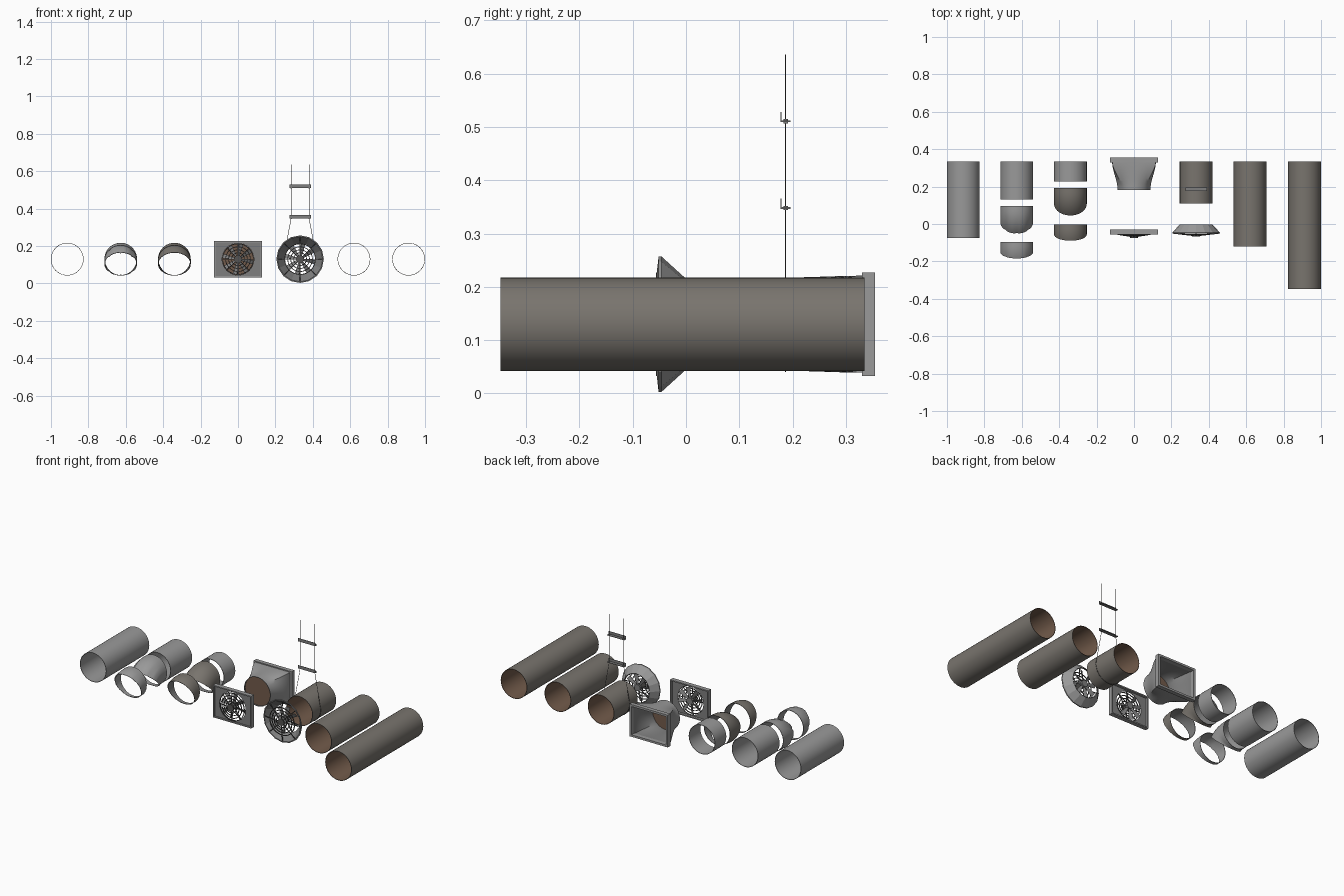
import bpy, bmesh, math
from math import sin, cos, pi, radians
from mathutils import Matrix, Vector

cube = bpy.data.objects.get("Cube")
if cube:
    bpy.data.objects.remove(cube)


def material(name, rgb):
    m = bpy.data.materials.new(name)
    m.use_nodes = True
    m.diffuse_color = (*rgb, 1)
    m.node_tree.nodes["Principled BSDF"].inputs["Base Color"].default_value = (*rgb, 1)
    return m


LIGHT = material("light steel", (0.32, 0.32, 0.32))
GREY = material("grey steel", (0.21, 0.21, 0.21))
AGED = material("aged steel", (0.19, 0.175, 0.155))
RUST = material("rusty brown", (0.17, 0.105, 0.07))
DARK = material("dark grille", (0.09, 0.088, 0.085))

N = 40        # sides of a round duct
ZC = 0.13     # height of every duct axis
R = 0.0875    # duct radius
WALL = 0.0025


def finish(name, bm, mats, angle=35):
    bmesh.ops.recalc_face_normals(bm, faces=bm.faces)
    me = bpy.data.meshes.new(name)
    bm.to_mesh(me)
    bm.free()
    for m in mats:
        me.materials.append(m)
    me.shade_smooth()
    me.set_sharp_from_angle(angle=radians(angle))
    ob = bpy.data.objects.new(name, me)
    bpy.context.collection.objects.link(ob)
    return ob


def loft(name, rings, mats, inner_from=None, angle=35):
    """Closed shell through rings; faces from ring inner_from on use the second material."""
    bm = bmesh.new()
    vs = [[bm.verts.new(p) for p in ring] for ring in rings]
    n = len(vs[0])
    for i in range(len(vs)):
        a, b = vs[i], vs[(i + 1) % len(vs)]
        for j in range(n):
            f = bm.faces.new((a[j], a[(j + 1) % n], b[(j + 1) % n], b[j]))
            if inner_from is not None and i >= inner_from:
                f.material_index = 1
    return finish(name, bm, mats, angle)


def circle(x, y, r, n=N):
    return [Vector((x + r * cos(2 * pi * j / n), y, ZC + r * sin(2 * pi * j / n)))
            for j in range(n)]


def rect(x, y, a, b, n=N):
    pts = []
    for j in range(n):
        c, s = cos(2 * pi * j / n), sin(2 * pi * j / n)
        k = 1 / max(abs(c), abs(s))
        pts.append(Vector((x + a * c * k, y, ZC + b * s * k)))
    return pts


def pipe(name, x, y0, y1, out, inn):
    ri = R - WALL
    loft(name, [circle(x, y1, R), circle(x, y0, R), circle(x, y0, ri), circle(x, y1, ri)],
         [out, inn], 2)


def elbow(name, x, back, collar, degrees, out, inn, pleat=0):
    """Duct bend that turns downwards about its lower edge."""
    steps = 8
    pivot = Vector((x, back - collar, ZC - R - 0.001))

    def section(i, r):
        ring = circle(x, pivot.y, r)
        k = i / steps
        turn = Matrix.Rotation(radians(degrees) * k, 3, 'X')
        axis = Vector((x, pivot.y, ZC))
        res = []
        for j, p in enumerate(ring):
            if pleat and j % 5 == 0:
                p = axis + (p - axis) * (1 - pleat * k)
            res.append(pivot + turn @ (p - pivot))
        return res
    outer = [circle(x, back, R)] + [section(i, R) for i in range(steps + 1)]
    inner = [section(i, R - WALL) for i in range(steps, -1, -1)] + [circle(x, back, R - WALL)]
    loft(name, outer + inner, [out, inn], len(outer), 40)


def add_box(bm, size, matrix):
    bmesh.ops.create_cube(bm, size=1, matrix=matrix @ Matrix.Diagonal((*size, 1)))


def hoop(name, x, y, r, w, d, mat):
    loft(name, [circle(x, y, r - w), circle(x, y, r + w),
                circle(x, y + d, r + w), circle(x, y + d, r - w)], [mat])


def disc(name, x, y, r, depth, mat):
    bm = bmesh.new()
    m = Matrix.Translation((x, y, ZC)) @ Matrix.Rotation(pi / 2, 4, 'X')
    bmesh.ops.create_cone(bm, cap_ends=True, segments=24, radius1=r, radius2=r,
                          depth=depth, matrix=m)
    finish(name, bm, [mat])


def fan(label, x, y_face, y_blade, reach):
    # Turning blades behind the grille
    bm = bmesh.new()
    for k in range(8):
        m = (Matrix.Translation((x, y_blade, ZC)) @ Matrix.Rotation(k * pi / 4 + 0.2, 4, 'Y')
             @ Matrix.Translation((0, 0, 0.047)) @ Matrix.Rotation(radians(28), 4, 'Z'))
        made = bmesh.ops.create_cube(bm, size=1, matrix=m @ Matrix.Diagonal((0.026, 0.002, 0.066, 1)))
        inv = m.inverted()
        for v in made['verts']:
            p = inv @ v.co
            if p.z < 0:
                p.x *= 0.4
            v.co = m @ p
    finish(label + "_blades", bm, [GREY])
    # Grille spokes leaning forward to the hub
    bm = bmesh.new()
    lean = math.atan2(0.014, reach)
    for k in range(8):
        m = (Matrix.Translation((x, y_face - 0.014, ZC)) @ Matrix.Rotation(k * pi / 4, 4, 'Y')
             @ Matrix.Rotation(-lean, 4, 'X') @ Matrix.Translation((0, 0, reach / 2)))
        add_box(bm, (0.004, 0.004, reach), m)
    finish(label + "_spokes", bm, [DARK])
    for i, r in enumerate((0.034, 0.05, 0.066, 0.082)):
        hoop(f"{label}_ring_{i + 1}", x, y_face - 0.014 * (1 - r / reach) - 0.002, r, 0.002, 0.004, DARK)
    disc(label + "_hub", x, y_face - 0.014, 0.021, 0.008, DARK)
    disc(label + "_motor", x, y_blade, 0.02, 0.02, GREY)


# Straight ducts
pipe("clean_duct_long", -0.913, -0.075, 0.335, LIGHT, LIGHT)
pipe("clean_duct_medium", -0.627, 0.13, 0.335, LIGHT, LIGHT)
pipe("clean_duct_short", -0.34, 0.227, 0.335, LIGHT, LIGHT)
pipe("aged_duct_short", 0.332, 0.11, 0.335, AGED, RUST)
pipe("aged_duct_medium", 0.62, -0.12, 0.335, AGED, RUST)
pipe("aged_duct_long", 0.912, -0.348, 0.335, AGED, RUST)

# Duct bends
elbow("pleated_bend_wide", -0.627, 0.095, 0.022, 45, LIGHT, LIGHT, 0.05)
elbow("pleated_bend_slight", -0.627, -0.097, 0.02, 22.5, LIGHT, LIGHT, 0.03)
elbow("aged_bend_wide", -0.34, 0.192, 0.022, 45, AGED, GREY)
elbow("aged_bend_slight", -0.34, -0.002, 0.02, 22.5, AGED, GREY)


# Round to rectangular funnel
def funnel_ring(u, inset):
    k = u * u * (3 - 2 * u)
    y = 0.183 + 0.152 * u
    return [a.lerp(b, k) for a, b in zip(circle(0, y, R - inset),
                                         rect(0, y, 0.117 - inset, 0.091 - inset))]


us = [i / 10 for i in range(11)]
loft("funnel", [funnel_ring(u, 0) for u in us] + [funnel_ring(u, WALL) for u in reversed(us)],
     [LIGHT, GREY], 11)


def rect_frame(name, y0, y1, a, b, w, mat):
    loft(name, [rect(0, y0, a, b), rect(0, y1, a, b),
                rect(0, y1, a - w, b - w), rect(0, y0, a - w, b - w)], [mat])


rect_frame("funnel_flange", 0.33, 0.355, 0.127, 0.097, 0.012, LIGHT)
disc("funnel_backing", 0, 0.192, R - 0.002, 0.003, RUST)

# Square wall fan
rect_frame("wall_fan_rim", -0.056, -0.03, 0.127, 0.097, 0.007, LIGHT)
loft("wall_fan_plate", [circle(0, -0.048, 0.085), rect(0, -0.048, 0.122, 0.092),
                        rect(0, -0.044, 0.122, 0.092), circle(0, -0.044, 0.085)], [GREY])
fan("wall_fan", 0, -0.056, -0.042, 0.088)

# Flared round fan
FX, SIDES = 0.332, 16
loft("flared_fan_cone", [circle(FX, -0.003, 0.088, SIDES), circle(FX, -0.046, 0.127, SIDES),
                         circle(FX, -0.052, 0.127, SIDES), circle(FX, -0.052, 0.121, SIDES),
                         circle(FX, -0.006, 0.084, SIDES)], [LIGHT, GREY], 2, 15)
fan("flared_fan", FX, -0.05, -0.02, 0.122)

# Hanger: two angle bars and a cable looped under the duct
HY = 0.187
for label, z in (("lower", 0.348), ("upper", 0.511)):
    bm = bmesh.new()
    add_box(bm, (0.115, 0.018, 0.003), Matrix.Translation((FX, HY, z)))
    add_box(bm, (0.115, 0.002, 0.019), Matrix.Translation((FX, HY - 0.009, z + 0.008)))
    for s in (-1, 1):
        add_box(bm, (0.008, 0.008, 0.008), Matrix.Translation((FX + s * 0.048, HY, z)))
    finish(label + "_hanger_bar", bm, [GREY])

arc = [radians(20 - 220 * i / 24) for i in range(25)]
path = [(0.048, 0.636), (0.048, 0.348)]
path += [((R + 0.001) * cos(t), ZC + (R + 0.001) * sin(t)) for t in arc]
path += [(-0.048, 0.348), (-0.048, 0.636)]
curve = bpy.data.curves.new("hanger_cable", 'CURVE')
curve.dimensions = '3D'
curve.bevel_depth = 0.0013
curve.bevel_resolution = 1
curve.use_fill_caps = True
spline = curve.splines.new('POLY')
spline.points.add(len(path) - 1)
for p, (dx, z) in zip(spline.points, path):
    p.co = (FX + dx, HY, z, 1)
curve.materials.append(DARK)
bpy.context.collection.objects.link(bpy.data.objects.new("hanger_cable", curve))
